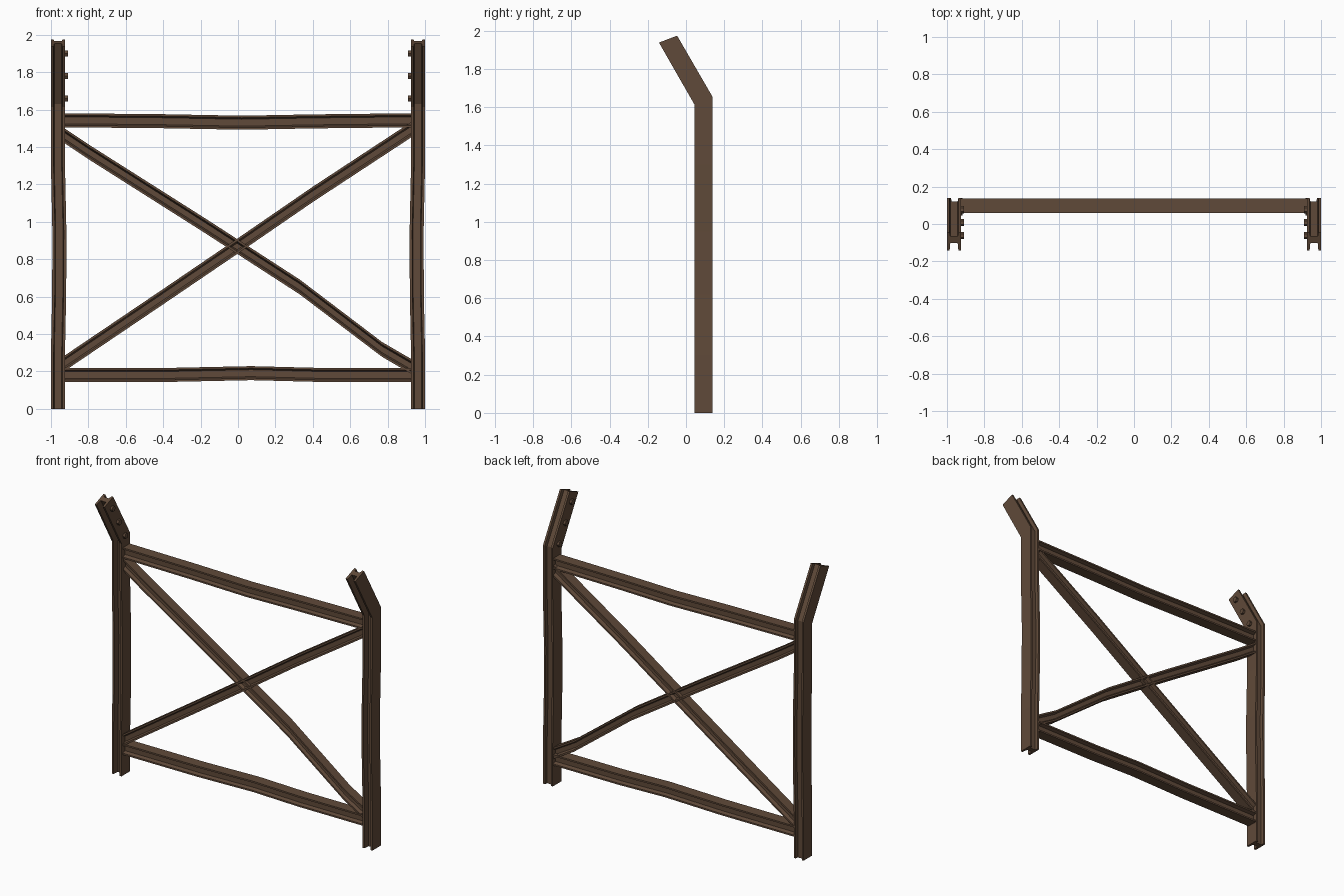
import bpy, bmesh, math
from mathutils import Vector, Matrix

if "Cube" in bpy.data.objects:
    bpy.data.objects.remove(bpy.data.objects["Cube"])

rust = bpy.data.materials.new("rusty brown steel")
rust.diffuse_color = (0.117, 0.068, 0.041, 1)
rust.use_nodes = True
rust.node_tree.nodes["Principled BSDF"].inputs["Base Color"].default_value = rust.diffuse_color

YC = 0.092  # depth of the frame plane


def finish(name, bm):
    bmesh.ops.recalc_face_normals(bm, faces=bm.faces)
    me = bpy.data.meshes.new(name)
    bm.to_mesh(me)
    bm.free()
    me.materials.append(rust)
    ob = bpy.data.objects.new(name, me)
    bpy.context.collection.objects.link(ob)
    return ob


def i_profile(h, d, flange, web, taper, off=0.0):
    """I section: u runs across the flanges, v runs along them."""
    a, b = h / 2 - flange, h / 2 - flange - taper
    w0, w1 = off - web / 2, off + web / 2
    return [(-h/2, -d/2), (-a, -d/2), (-b, w0), (b, w0), (a, -d/2), (h/2, -d/2),
            (h/2, d/2), (a, d/2), (b, w1), (-b, w1), (-a, d/2), (-h/2, d/2)]


def sweep(name, profile, sections):
    """Loft the profile through (centre, u axis, v axis) sections."""
    bm = bmesh.new()
    rings = [[bm.verts.new(Vector(c) + Vector(u) * p + Vector(v) * q) for p, q in profile]
             for c, u, v in sections]
    n = len(profile)
    for r, s in zip(rings, rings[1:]):
        for i in range(n):
            j = (i + 1) % n
            bm.faces.new((r[i], r[j], s[j], s[i]))
    bm.faces.new(rings[0])
    bm.faces.new(rings[-1])
    return finish(name, bm)


def beam(name, path, h, d):
    """Beam in the frame plane with vertical cuts at the ends."""
    (x0, z0), (x1, z1) = path[0], path[-1]
    stretch = math.hypot(x1 - x0, z1 - z0) / (x1 - x0)
    sweep(name, i_profile(h, d, 0.011, d * 0.34, 0.008),
          [((x, YC + 0.005, z), (0, 0, stretch), (0, 1, 0)) for x, z in path])


# Posts, bowed slightly inward and bent forward at the top, with bolts
for side, s in (("left", -1), ("right", 1)):
    post = [(0.9625, YC, 0, 0), (0.9625, YC, 0.3, 0), (0.956, YC, 0.62, 0),
            (0.955, YC, 0.95, 0), (0.9625, YC, 1.3, 0),
            (0.9625, YC, 1.633, 0.42), (0.9625, YC - 0.186, 1.956, 0.38)]
    sweep(side + "_post", i_profile(0.075, 0.095, 0.014, 0.034, 0.004, 0.01),
          [((s * x, y, z), (s, 0, 0), (0, 1, k)) for x, y, z, k in post])
    bm = bmesh.new()
    for z in (1.66, 1.78, 1.90):
        y = YC - 0.186 * (z - 1.633) / 0.323
        bmesh.ops.create_cone(bm, cap_ends=True, segments=6, radius1=0.019, radius2=0.019, depth=0.03,
                              matrix=Matrix.Translation((s * 0.924, y, z)) @ Matrix.Rotation(math.pi / 2, 4, 'Y'))
    finish(side + "_post_bolts", bm)

# Horizontal rails, slightly warped
beam("top_rail", [(-0.93, 1.543), (-0.4, 1.538), (0.02, 1.53), (0.4, 1.537), (0.93, 1.543)], 0.075, 0.076)
beam("bottom_rail", [(-0.93, 0.182), (-0.35, 0.182), (0.07, 0.191), (0.42, 0.182), (0.93, 0.182)], 0.075, 0.076)

# Crossed diagonal braces
beam("rising_brace", [(-0.93, 0.242), (-0.4, 0.60), (0, 0.872), (0.4, 1.147), (0.93, 1.495)], 0.068, 0.070)
beam("falling_brace", [(-0.93, 1.462), (-0.8, 1.375), (-0.18, 0.982), (0.33, 0.652),
                       (0.77, 0.318), (0.93, 0.225)], 0.066, 0.066)
